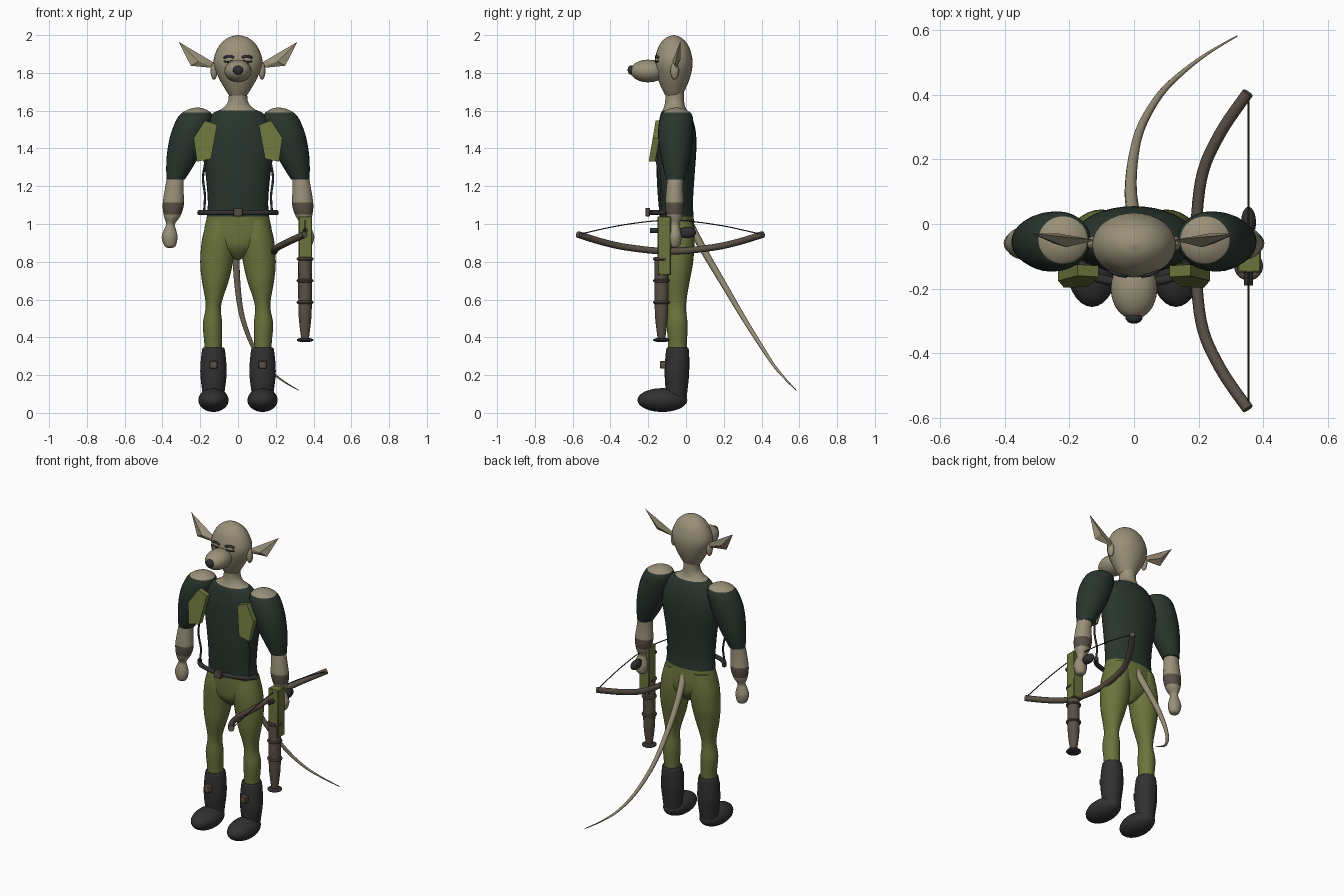
import bpy, bmesh, math
from mathutils import Vector

cube = bpy.data.objects.get("Cube")
if cube:
    bpy.data.objects.remove(cube, do_unlink=True)


def material(name, rgb):
    mat = bpy.data.materials.new(name)
    mat.use_nodes = True
    mat.diffuse_color = (*rgb, 1)
    mat.node_tree.nodes["Principled BSDF"].inputs["Base Color"].default_value = (*rgb, 1)
    return mat


skin = material("tan skin", (.32, .28, .19))
shirt = material("dark green cloth", (.022, .036, .027))
olive = material("olive green", (.145, .175, .045))
leather = material("brown leather", (.1, .08, .06))
charcoal = material("charcoal", (.03, .03, .032))


def finish(obj, name, mats, angle=40):
    obj.name = name
    for mat in mats:
        obj.data.materials.append(mat)
    bpy.ops.object.select_all(action='DESELECT')
    obj.select_set(True)
    bpy.context.view_layer.objects.active = obj
    bpy.ops.object.shade_smooth_by_angle(angle=math.radians(angle))
    return obj


def from_bmesh(bm, name, mats, angle=40):
    bmesh.ops.recalc_face_normals(bm, faces=bm.faces)
    mesh = bpy.data.meshes.new(name)
    bm.to_mesh(mesh)
    bm.free()
    obj = bpy.data.objects.new(name, mesh)
    bpy.context.collection.objects.link(obj)
    return finish(obj, name, mats, angle)


def smooth_points(points, steps=5):
    """Catmull-Rom interpolation of tuples of any length."""
    pts = [Vector(p) for p in points]
    pts = [pts[0]] + pts + [pts[-1]]
    out = []
    for a, b, c, d in zip(pts, pts[1:], pts[2:], pts[3:]):
        for i in range(steps):
            t = i / steps
            out.append(b + (c - a) * t / 2 + (a * 2 - b * 5 + c * 4 - d) * t * t / 2
                       + (b * 3 - a - c * 3 + d) * t ** 3 / 2)
    return out + [pts[-1]]


def loft(name, rings, mats, rule=None, side=1, sides=28, steps=5):
    """Skin horizontal ellipses given as x, y, z, x radius, y radius."""
    bm = bmesh.new()
    loops = []
    for x, y, z, rx, ry in smooth_points(rings, steps):
        turn = [math.tau * i / sides for i in range(sides)]
        loops.append([bm.verts.new((side * (x + rx * math.cos(a)), y + ry * math.sin(a), z))
                      for a in turn])
    for low, high in zip(loops, loops[1:]):
        for i in range(sides):
            j = (i + 1) % sides
            bm.faces.new((low[i], low[j], high[j], high[i]))
    bm.faces.new(loops[0])
    bm.faces.new(loops[-1])
    if rule:
        for face in bm.faces:
            face.material_index = rule(face.calc_center_median().z)
    return from_bmesh(bm, name, mats)


def hull(name, points, mat):
    bm = bmesh.new()
    for p in points:
        bm.verts.new(p)
    bmesh.ops.convex_hull(bm, input=bm.verts)
    return from_bmesh(bm, name, [mat], 20)


def ball(name, loc, size, mat, tilt=0):
    bpy.ops.mesh.primitive_uv_sphere_add(segments=28, ring_count=18, location=loc,
                                         rotation=(0, tilt, 0))
    bpy.context.object.scale = size
    return finish(bpy.context.object, name, [mat])


def box(name, loc, size, mat):
    bpy.ops.mesh.primitive_cube_add(size=1, location=loc)
    obj = bpy.context.object
    obj.scale = size
    bpy.ops.object.transform_apply(location=False, rotation=False)
    bevel = obj.modifiers.new("edge", 'BEVEL')
    bevel.width = .004
    return finish(obj, name, [mat], 25)


def tube(name, points, radius, mat, end_radius=None, steps=6):
    curve = bpy.data.curves.new(name, 'CURVE')
    curve.dimensions = '3D'
    curve.bevel_depth = radius
    curve.bevel_resolution = 3
    curve.use_fill_caps = True
    path = smooth_points(points, steps)
    spline = curve.splines.new('POLY')
    spline.points.add(len(path) - 1)
    for i, (point, p) in enumerate(zip(spline.points, path)):
        point.co = (*p, 1)
        if end_radius:
            point.radius = 1 + (end_radius / radius - 1) * i / (len(path) - 1)
    obj = bpy.data.objects.new(name, curve)
    bpy.context.collection.objects.link(obj)
    bpy.ops.object.select_all(action='DESELECT')
    obj.select_set(True)
    bpy.context.view_layer.objects.active = obj
    bpy.ops.object.convert(target='MESH')
    return finish(bpy.context.object, name, [mat])


# Torso: neck, shirt and hips
loft("torso", [(0, -.06, 1.72, .05, .05), (0, -.06, 1.65, .052, .05), (0, -.06, 1.61, .085, .06),
               (0, -.055, 1.58, .14, .08), (0, -.05, 1.5, .18, .1), (0, -.05, 1.4, .19, .105),
               (0, -.055, 1.25, .17, .1), (0, -.055, 1.12, .16, .092), (0, -.05, 1.04, .165, .09),
               (0, -.045, .94, .178, .092), (0, -.045, .87, .12, .08), (0, -.045, .81, .01, .03)],
     [skin, shirt, olive], lambda z: 0 if z > 1.6 else 1 if z > 1.04 else 2, sides=36)

# Head
loft("head", [(0, -.065, 2, .004, .003), (0, -.065, 1.985, .055, .042), (0, -.065, 1.94, .102, .08),
              (0, -.065, 1.86, .13, .1), (0, -.065, 1.78, .105, .088), (0, -.065, 1.7, .06, .055),
              (0, -.065, 1.66, .03, .03)], [skin], sides=32)
ball("snout", (0, -.2, 1.81), (.072, .095, .06), skin)
ball("nose", (0, -.289, 1.815), (.027, .02, .025), charcoal)

for s, label in ((1, "left"), (-1, "right")):
    # Face details
    tube(label + "_eyebrow", [(s * .02, -.158, 1.88), (s * .045, -.157, 1.889),
                              (s * .075, -.144, 1.88)], .007, charcoal)
    tube(label + "_closed_eye", [(s * .025, -.162, 1.865), (s * .05, -.157, 1.858),
                                 (s * .075, -.146, 1.862)], .005, charcoal)
    hull(label + "_ear", [(s * .12, -.05, 1.85), (s * .12, -.05, 1.825), (s * .315, -.03, 1.965),
                          (s * .25, -.06, 1.838), (s * .21, -.072, 1.86), (s * .23, -.03, 1.87)], skin)
    ball(label + "_ear_lobe", (s * .127, -.06, 1.81), (.018, .022, .045), skin)

    # Arm: bare shoulder top, sleeve, forearm with bracer, hand
    loft(label + "_arm", [(.215, -.05, 1.617, .005, .005), (.217, -.05, 1.605, .05, .05),
                          (.225, -.05, 1.57, .09, .085), (.255, -.055, 1.48, .1, .093),
                          (.285, -.055, 1.38, .09, .082), (.31, -.055, 1.3, .07, .066),
                          (.33, -.055, 1.235, .048, .05)],
         [skin, shirt], lambda z: 0 if z > 1.585 else 1, s)
    loft(label + "_forearm", [(.33, -.055, 1.26, .043, .042), (.338, -.06, 1.18, .05, .045),
                              (.343, -.06, 1.1, .056, .05), (.349, -.06, 1.04, .043, .042),
                              (.357, -.06, 1, .023, .025), (.36, -.06, .97, .032, .03),
                              (.362, -.06, .93, .042, .036), (.36, -.06, .885, .03, .028),
                              (.36, -.06, .873, .01, .01)],
         [skin, leather], lambda z: 1 if 1.05 < z < 1.12 else 0, s)

    # Leg and boot
    loft(label + "_leg", [(.095, -.045, 1.02, .068, .08), (.1, -.045, .92, .09, .09),
                          (.113, -.045, .8, .087, .083), (.12, -.05, .7, .071, .07),
                          (.13, -.05, .57, .041, .05), (.135, -.047, .47, .051, .055),
                          (.132, -.045, .36, .046, .05), (.13, -.045, .25, .05, .05)], [olive], side=s)
    loft(label + "_boot", [(.13, -.045, .345, .046, .046), (.13, -.045, .335, .06, .06),
                           (.13, -.048, .22, .07, .065), (.13, -.05, .12, .06, .058),
                           (.13, -.05, .05, .05, .05)], [charcoal], side=s)
    ball(label + "_foot", (s * .13, -.125, .068), (.08, .132, .063), charcoal)
    box(label + "_boot_buckle", (s * .13, -.12, .255), (.042, .035, .042), leather)

    # Chest panel and the strap that hangs from it
    outline = ((.11, 1.525), (.175, 1.548), (.235, 1.455), (.217, 1.33), (.143, 1.345))
    hull(label + "_chest_panel", [(s * x, -.16 - (1.55 - z) * .17 + back, z)
                                  for x, z in outline for back in (0, .035)], olive)
    tube(label + "_strap", [(s * .165, -.16, 1.36), (s * .185, -.14, 1.25), (s * .175, -.13, 1.15),
                            (s * .18, -.14, 1.06)], .006, charcoal)

# Belt bar and buckle
tube("belt", [(-.205, -.1, 1.06), (-.15, -.155, 1.06), (0, -.185, 1.06), (.15, -.155, 1.06),
              (.205, -.1, 1.06)], .014, charcoal)
box("belt_buckle", (0, -.203, 1.063), (.05, .025, .046), leather)

# Tail
tube("tail", [(0, .02, 1), (-.01, .1, .85), (-.003, .2, .68), (.022, .3, .51), (.08, .4, .35),
              (.15, .47, .245), (.23, .53, .175), (.32, .583, .12)], .022, skin, .002)

# Crossbow: stock, barrel with rings and flared foot
box("crossbow_stock", (.357, -.115, .885), (.072, .07, .31), olive)
loft("crossbow_barrel", [(.355, -.13, .82, .036, .036), (.355, -.13, .6, .036, .036),
                         (.355, -.13, .5, .033, .033), (.355, -.13, .39, .02, .02)], [leather])
for number, z in enumerate((.815, .7, .585)):
    bpy.ops.mesh.primitive_torus_add(location=(.355, -.13, z), major_radius=.036, minor_radius=.009,
                                     major_segments=28, minor_segments=8)
    finish(bpy.context.object, f"barrel_ring_{number}", [leather])
ball("barrel_foot", (.355, -.13, .386), (.044, .044, .012), charcoal)
tube("crossbow_grip", [(.355, -.19, .965), (.355, .03, .965)], .014, charcoal)
ball("grip_knob", (.355, .005, .955), (.023, .048, .03), charcoal)

# Bow limbs and string
middle = -.083
tube("crossbow_bow", [(.353, middle - .49, .945), (.265, middle - .36, .905), (.208, middle - .22, .875),
                      (.192, middle, .855), (.208, middle + .22, .875), (.265, middle + .36, .905),
                      (.353, middle + .49, .945)], .018, leather)
tube("bow_string", [(.355, middle - .485, .945), (.355, middle - .25, .995), (.355, middle, 1.02),
                    (.355, middle + .25, .995), (.355, middle + .485, .945)], .003, charcoal)
